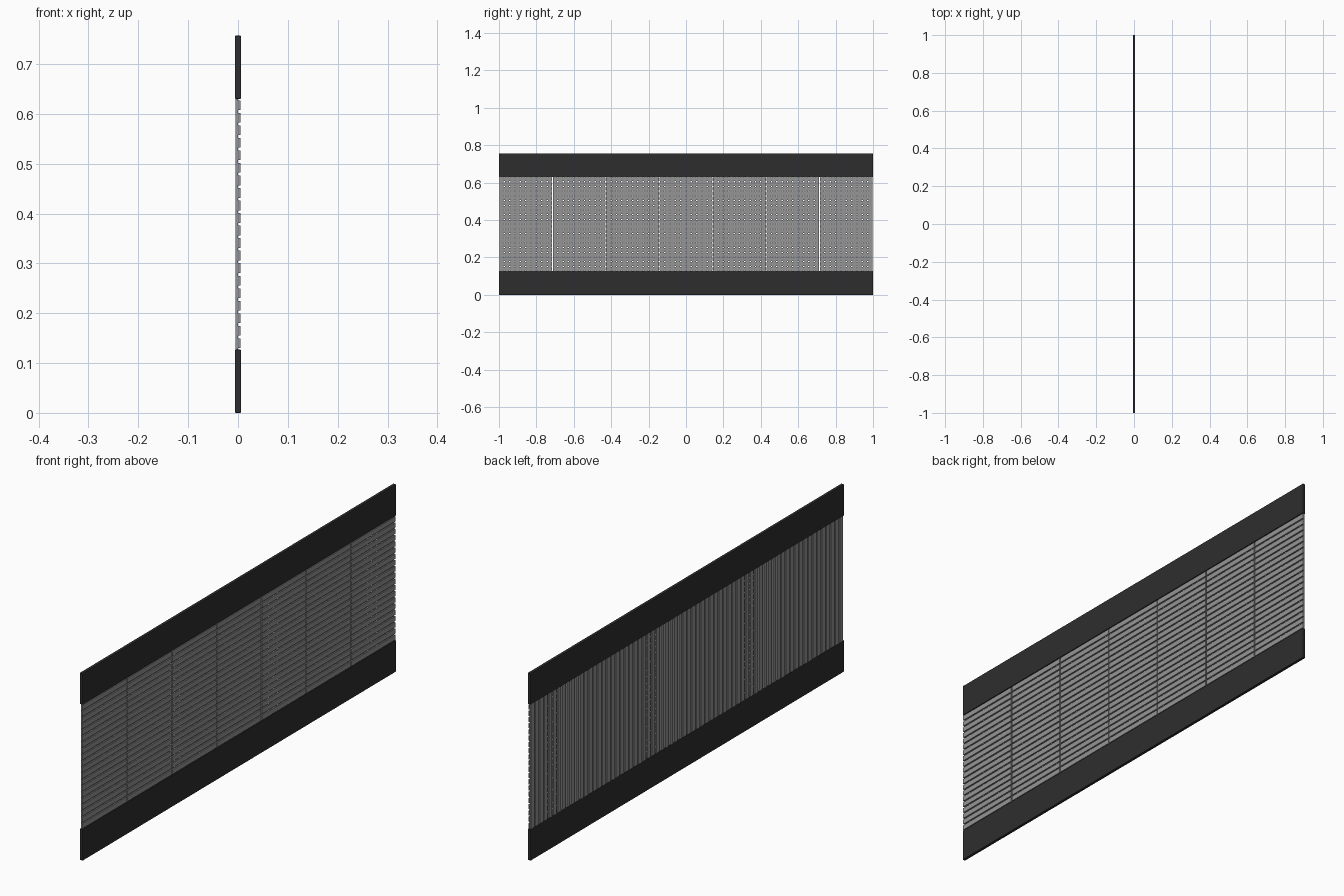
import bpy, bmesh
from mathutils import Matrix, Vector

if "Cube" in bpy.data.objects:
    bpy.data.objects.remove(bpy.data.objects["Cube"])


def material(name, value):
    m = bpy.data.materials.new(name)
    m.diffuse_color = (value, value, value, 1)
    m.use_nodes = True
    m.node_tree.nodes["Principled BSDF"].inputs["Base Color"].default_value = m.diffuse_color
    return m


dark = material("dark_band", 0.027)
grey = material("grey_lattice", 0.3)


def add_box(bm, lo, hi):
    lo, hi = Vector(lo), Vector(hi)
    size = hi - lo
    mat = Matrix.Translation((lo + hi) / 2) @ Matrix.Diagonal((*size, 1))
    bmesh.ops.create_cube(bm, size=1, matrix=mat)


def finish(name, bm, mat, bevel=0):
    me = bpy.data.meshes.new(name)
    bm.to_mesh(me)
    bm.free()
    me.materials.append(mat)
    ob = bpy.data.objects.new(name, me)
    bpy.context.collection.objects.link(ob)
    if bevel:
        b = ob.modifiers.new("soft_edges", 'BEVEL')
        b.width, b.segments = bevel, 2
    return ob


HEIGHT, BAND, T = 0.757, 0.127, 0.006
Z0, Z1 = BAND, HEIGHT - BAND

# solid bands along the bottom and top
for name, a, b in (("bottom_band", 0, Z0), ("top_band", Z1, HEIGHT)):
    bm = bmesh.new()
    add_box(bm, (-T, -1, a), (T, 1, b))
    finish(name, bm, dark, 0.0015)

# horizontal slats on the right face, in seven bays
ROWS, BAYS = 20, 7
pitch, bay = (Z1 - Z0) / ROWS, 2 / BAYS
bm = bmesh.new()
for r in range(ROWS):
    z = Z0 + (r + 0.5) * pitch
    for c in range(BAYS):
        y = -1 + c * bay
        add_box(bm, (0, y + 0.002, z - 0.0098), (0.005, y + bay - 0.002, z + 0.0098))
finish("horizontal_slats", bm, grey)

# vertical strips on the left face
STRIPS = 70
step = 2 / STRIPS
bm = bmesh.new()
for i in range(STRIPS):
    y = -1 + (i + 0.5) * step
    add_box(bm, (-0.005, y - 0.0105, Z0 - 0.005), (0, y + 0.0105, Z1 + 0.005))
finish("vertical_strips", bm, grey)
